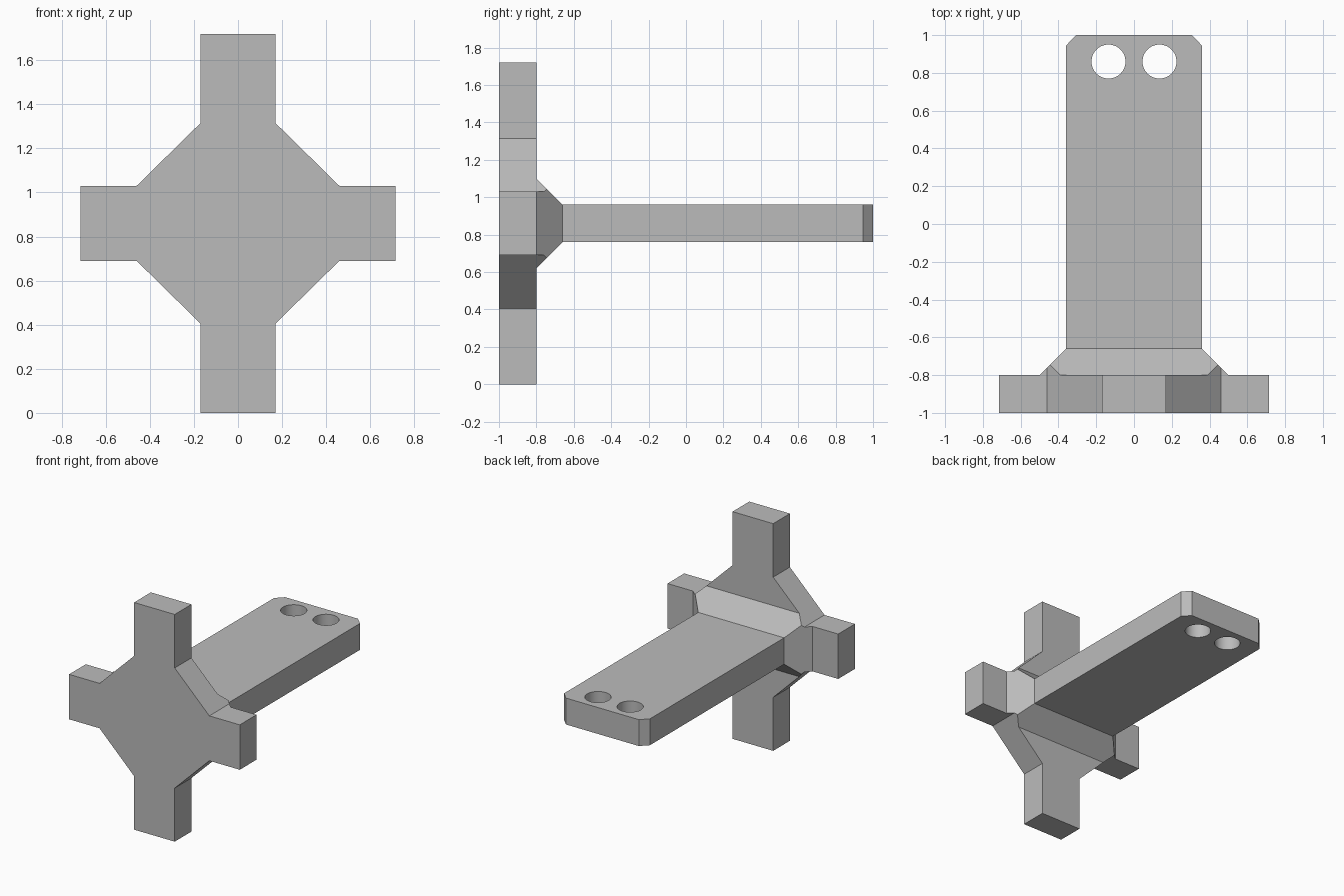
import bpy, bmesh, math
from mathutils import Vector

if "Cube" in bpy.data.objects:
    bpy.data.objects.remove(bpy.data.objects["Cube"])

CZ = 0.86  # height of the cross centre

grey = bpy.data.materials.new("light grey")
grey.diffuse_color = (0.5, 0.5, 0.5, 1)
grey.use_nodes = True
grey.node_tree.nodes["Principled BSDF"].inputs["Base Color"].default_value = grey.diffuse_color


def loft(name, rings):
    """Closed solid skinned through matching rings of points."""
    bm = bmesh.new()
    loops = [[bm.verts.new(p) for p in ring] for ring in rings]
    n = len(loops[0])
    for a, b in zip(loops, loops[1:]):
        for i in range(n):
            j = (i + 1) % n
            bm.faces.new((a[i], a[j], b[j], b[i]))
    bm.faces.new(loops[0])
    bm.faces.new(loops[-1])
    bmesh.ops.recalc_face_normals(bm, faces=bm.faces)
    mesh = bpy.data.meshes.new(name)
    bm.to_mesh(mesh)
    bm.free()
    mesh.materials.append(grey)
    ob = bpy.data.objects.new(name, mesh)
    bpy.context.collection.objects.link(ob)
    return ob


def boolean(target, other, operation):
    """Apply a boolean and discard the helper."""
    mod = target.modifiers.new("bool", 'BOOLEAN')
    mod.object, mod.operation, mod.solver = other, operation, 'EXACT'
    bpy.context.view_layer.objects.active = target
    bpy.ops.object.modifier_apply(modifier=mod.name)
    bpy.data.objects.remove(other)


def cross(name, y0, y1):
    """Cross with diagonal webs between its arms, extruded along y."""
    quarter = [(0.715, 0.17), (0.46, 0.17), (0.17, 0.455), (0.17, 0.86)]
    pts = quarter + [(-x, z) for x, z in quarter[::-1]]
    pts += [(-x, -z) for x, z in quarter] + [(x, -z) for x, z in quarter[::-1]]
    return loft(name, [[(x, y, z + CZ) for x, z in pts] for y in (y0, y1)])


def rect(y, hx, hz):
    return [(sx * hx, y, CZ + sz * hz) for sx, sz in ((1, 1), (-1, 1), (-1, -1), (1, -1))]


# Front cross plate
plate = cross("cross_bracket", -1, -0.8)

# Flared collar, trimmed to the outline of the cross
collar = loft("collar", [rect(-0.9, 0.5, 0.24), rect(-0.8, 0.5, 0.24), rect(-0.66, 0.36, 0.10)])
boolean(collar, cross("collar_trim", -1.2, -0.5), 'INTERSECT')
boolean(plate, collar, 'UNION')

# Long flat bar with clipped end corners
outline = [(0.36, -0.66), (0.36, 0.945), (0.305, 1), (-0.305, 1), (-0.36, 0.945), (-0.36, -0.66)]
bar = loft("bar", [[(x, y, CZ + z) for x, y in outline] for z in (-0.1, 0.1)])

# Two through holes near the end
for x in (-0.135, 0.135):
    circle = [(x + 0.09 * math.cos(a), 0.86 + 0.09 * math.sin(a))
              for a in (i * math.tau / 48 for i in range(48))]
    hole = loft("hole", [[(px, py, CZ + z) for px, py in circle] for z in (-0.3, 0.3)])
    boolean(bar, hole, 'DIFFERENCE')
boolean(plate, bar, 'UNION')

# Smooth hole walls, crisp edges elsewhere
bpy.ops.object.select_all(action='DESELECT')
plate.select_set(True)
bpy.context.view_layer.objects.active = plate
bpy.ops.object.shade_smooth_by_angle(angle=math.radians(30))
